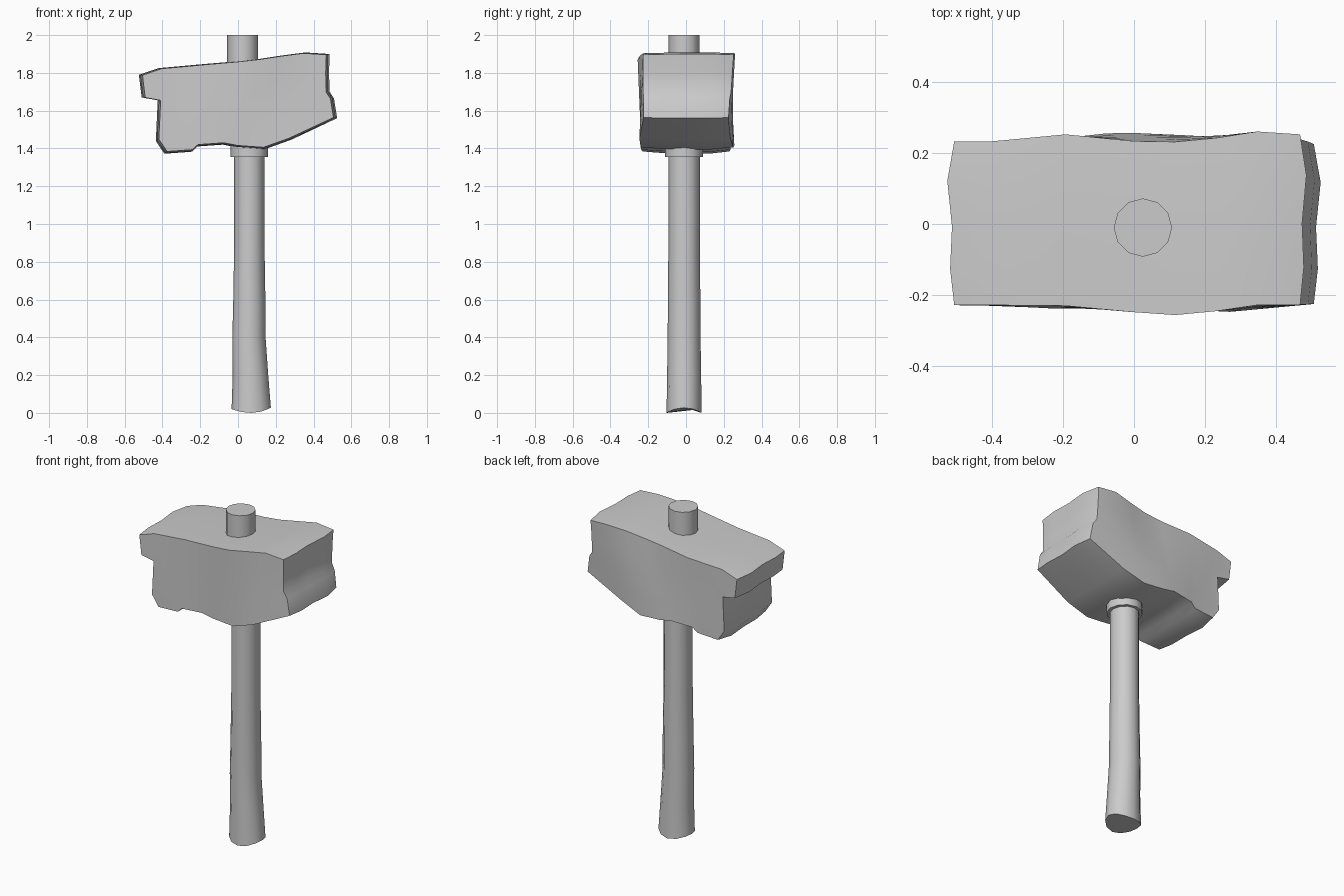
import bpy, math

if "Cube" in bpy.data.objects:
    bpy.data.objects.remove(bpy.data.objects["Cube"])

def make(name, verts, faces, angle):
    me = bpy.data.meshes.new(name)
    me.from_pydata(verts, [], faces)
    ob = bpy.data.objects.new(name, me)
    bpy.context.collection.objects.link(ob)
    bpy.ops.object.select_all(action='DESELECT')
    ob.select_set(True)
    bpy.context.view_layer.objects.active = ob
    bpy.ops.object.mode_set(mode='EDIT')
    bpy.ops.mesh.select_all(action='SELECT')
    bpy.ops.mesh.normals_make_consistent(inside=False)
    bpy.ops.object.mode_set(mode='OBJECT')
    bpy.ops.object.shade_smooth_by_angle(angle=math.radians(angle))
    return ob

def loft(name, rings, sides=12, angle=40):
    # rings: centre x, radius x, radius y, z, end curl (raises the x extremes)
    verts, faces = [], []
    for cx, rx, ry, z, curl in rings:
        for s in range(sides):
            a = 2 * math.pi * s / sides
            c = math.cos(a)
            verts.append((cx + rx * c, -0.01 + ry * math.sin(a),
                          z + curl * c * c * (1.15 if c > 0 else 0.85)))
    for r in range(len(rings) - 1):
        for s in range(sides):
            n = (s + 1) % sides
            faces.append((r*sides+s, r*sides+n, (r+1)*sides+n, (r+1)*sides+s))
    faces.append(tuple(range(sides)))
    faces.append(tuple(range((len(rings)-1)*sides, len(rings)*sides)))
    return make(name, verts, faces, angle)

# Handle, flared at the foot, and the peg above the head
loft("handle", [(0.07, 0.104, 0.093, 0, 0.024), (0.066, 0.094, 0.09, 0.2, 0),
                (0.058, 0.088, 0.087, 0.4, 0), (0.06, 0.085, 0.086, 0.6, 0),
                (0.06, 0.08, 0.083, 0.9, 0), (0.06, 0.08, 0.083, 1.45, 0)])
loft("handle_peg", [(0.025, 0.082, 0.082, 1.8, 0), (0.025, 0.082, 0.082, 2.0, 0)])
loft("collar", [(0.06, 0.1, 0.1, 1.355, 0), (0.06, 0.1, 0.1, 1.45, 0)])

# Head: stone block as a warped box grid; side profile columns run along x
top = [(-0.42, 1.825), (-0.2, 1.845), (0, 1.862), (0.12, 1.875), (0.24, 1.893), (0.36, 1.908)]
bottom = [(-0.25, 1.382), (-0.22, 1.41), (-0.08, 1.42), (0, 1.405), (0.14, 1.395), (0.28, 1.445)]
left = [(-0.39, 1.372), (-0.435, 1.44), (-0.425, 1.655), (-0.51, 1.67), (-0.525, 1.79)]
right = [(0.525, 1.56), (0.508, 1.665), (0.485, 1.70), (0.482, 1.8), (0.485, 1.9)]
columns = [left]
for (bx, bz), (tx, tz) in zip(bottom, top):
    columns.append([(bx + (tx-bx)*k/4, bz + (tz-bz)*k/4) for k in range(5)])
columns.append(right)
NI, NJ, NK = 7, 4, 4

# Depth waviness of the front and back faces: upper edge and lower edge
front_top = [.228, .228, .23, .248, .256, .245, .228, .228]
front_low = [.23, .237, .237, .237, .237, .24, .247, .225]
back_top = [.232, .232, .252, .233, .231, .242, .26, .252]
back_low = [.23, .235, .24, .255, .256, .25, .235, .225]
scale = [0.963, 0.985, 0.975, 1.0, 0.963]
scale_z = [0.955, 0.985, 0.995, 1.0, 0.955]

def point(i, j, k):
    x, z = columns[i][k]
    w = k / 4
    f = -(front_low[i] * (1-w) + front_top[i] * w)
    b = back_low[i] * (1-w) + back_top[i] * w
    sz = scale_z[j] if k < 3 else 1 - (1 - scale_z[j]) * 0.35
    return (x * scale[j], f + (b - f) * (0, .22, .48, .76, 1)[j], 1.64 + (z-1.64) * sz)

index, verts, faces = {}, [], []
def vid(p):
    if p not in index:
        index[p] = len(verts)
        verts.append(point(*p))
    return index[p]

N = (NI, NJ, NK)
for axis in range(3):
    u, v = [a for a in range(3) if a != axis]
    for side in (0, N[axis]):
        for a in range(N[u]):
            for b in range(N[v]):
                quad = []
                for da, db in ((0, 0), (1, 0), (1, 1), (0, 1)):
                    p = [0, 0, 0]
                    p[axis], p[u], p[v] = side, a + da, b + db
                    quad.append(vid(tuple(p)))
                faces.append(quad)
make("hammer_head", verts, faces, 50)
